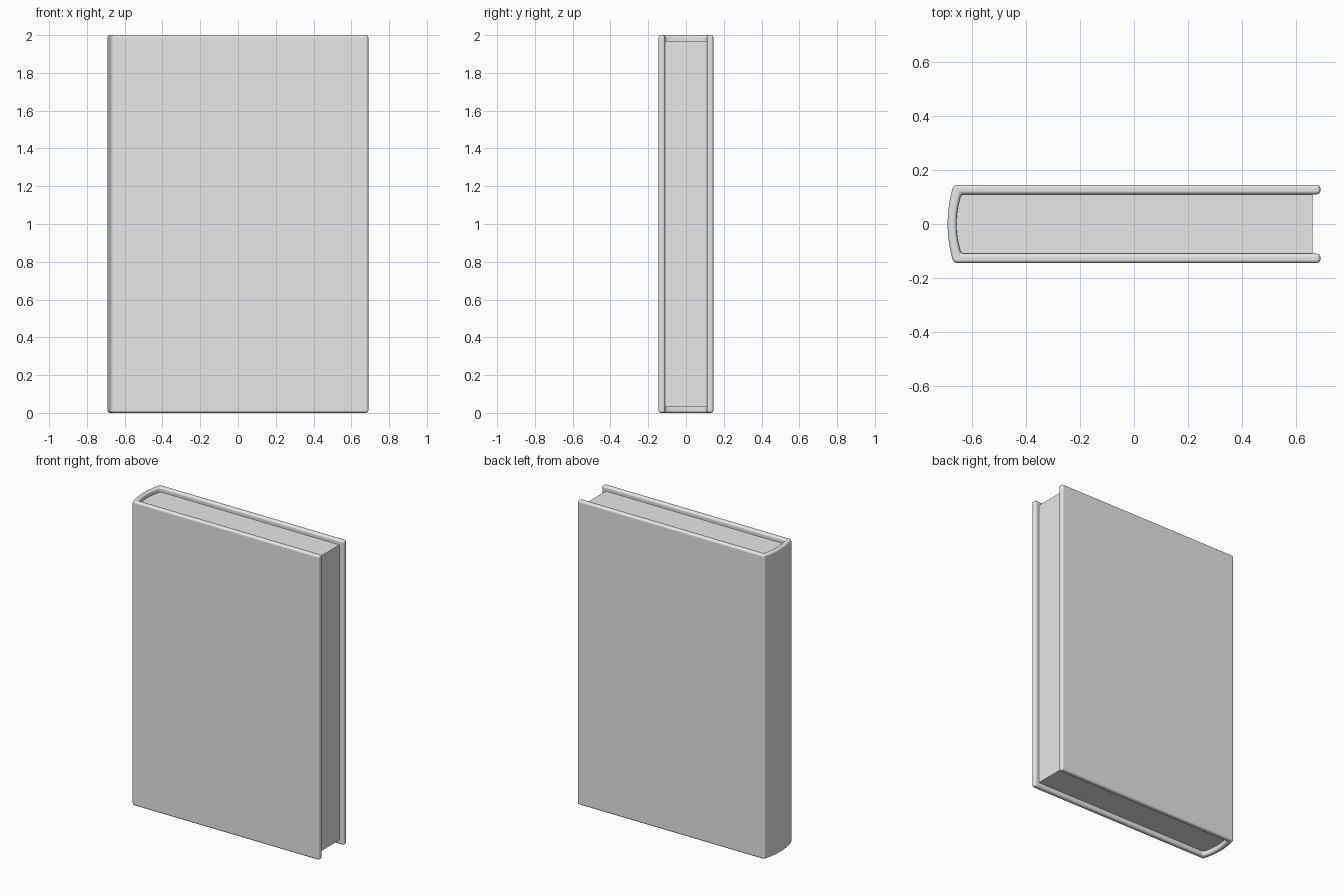
import bpy
import bmesh
from mathutils import Vector

cube = bpy.data.objects.get("Cube")
if cube:
    bpy.data.objects.remove(cube, do_unlink=True)

GREY = (0.8, 0.8, 0.8, 1.0)
grey = bpy.data.materials.new("plain grey")
grey.use_nodes = True
grey.diffuse_color = GREY
grey.node_tree.nodes["Principled BSDF"].inputs["Base Color"].default_value = GREY


def spine_arc(x_edge, x_mid, half_y, steps=16):
    """Shallow curve from the back (+y) to the front (-y), bulging to -x."""
    points = []
    for i in range(steps + 1):
        t = 1 - 2 * i / steps
        points.append((x_edge + (x_mid - x_edge) * (1 - t * t), half_y * t))
    return points


def extrude_profile(name, profile, z0, z1):
    """Solid made by raising a flat outline from z0 to z1."""
    bm = bmesh.new()
    base = bm.faces.new([bm.verts.new((x, y, z0)) for x, y in profile])
    top = bmesh.ops.extrude_face_region(bm, geom=[base])["geom"]
    verts = [v for v in top if isinstance(v, bmesh.types.BMVert)]
    bmesh.ops.translate(bm, verts=verts, vec=Vector((0, 0, z1 - z0)))
    bmesh.ops.recalc_face_normals(bm, faces=bm.faces)
    mesh = bpy.data.meshes.new(name)
    bm.to_mesh(mesh)
    bm.free()
    mesh.materials.append(grey)
    obj = bpy.data.objects.new(name, mesh)
    bpy.context.collection.objects.link(obj)
    bpy.ops.object.select_all(action='DESELECT')
    obj.select_set(True)
    bpy.context.view_layer.objects.active = obj
    bpy.ops.object.shade_smooth_by_angle(angle=0.6)
    return obj


OUTER, INNER = 0.145, 0.11      # half depth of the cover outside and inside
COVER_END, PAGE_END = 0.69, 0.66

outer_spine = spine_arc(-0.668, -0.69, OUTER)
inner_spine = spine_arc(-0.64, -0.657, INNER)

# Cover: two boards joined by a curved spine, with rounded edges
cover = extrude_profile(
    "cover",
    [(COVER_END, OUTER)] + outer_spine + [(COVER_END, -OUTER), (COVER_END, -INNER)]
    + inner_spine[::-1] + [(COVER_END, INNER)],
    0, 2)
bevel = cover.modifiers.new("rounded edges", 'BEVEL')
bevel.width = 0.013
bevel.segments = 4
bevel.limit_method = 'ANGLE'
bevel.angle_limit = 0.6
bevel.harden_normals = True

# Pages: one block filling the cover, set back from its three open edges
pages = extrude_profile(
    "pages",
    [(PAGE_END, INNER)] + inner_spine + [(PAGE_END, -INNER)],
    0.03, 1.97)
